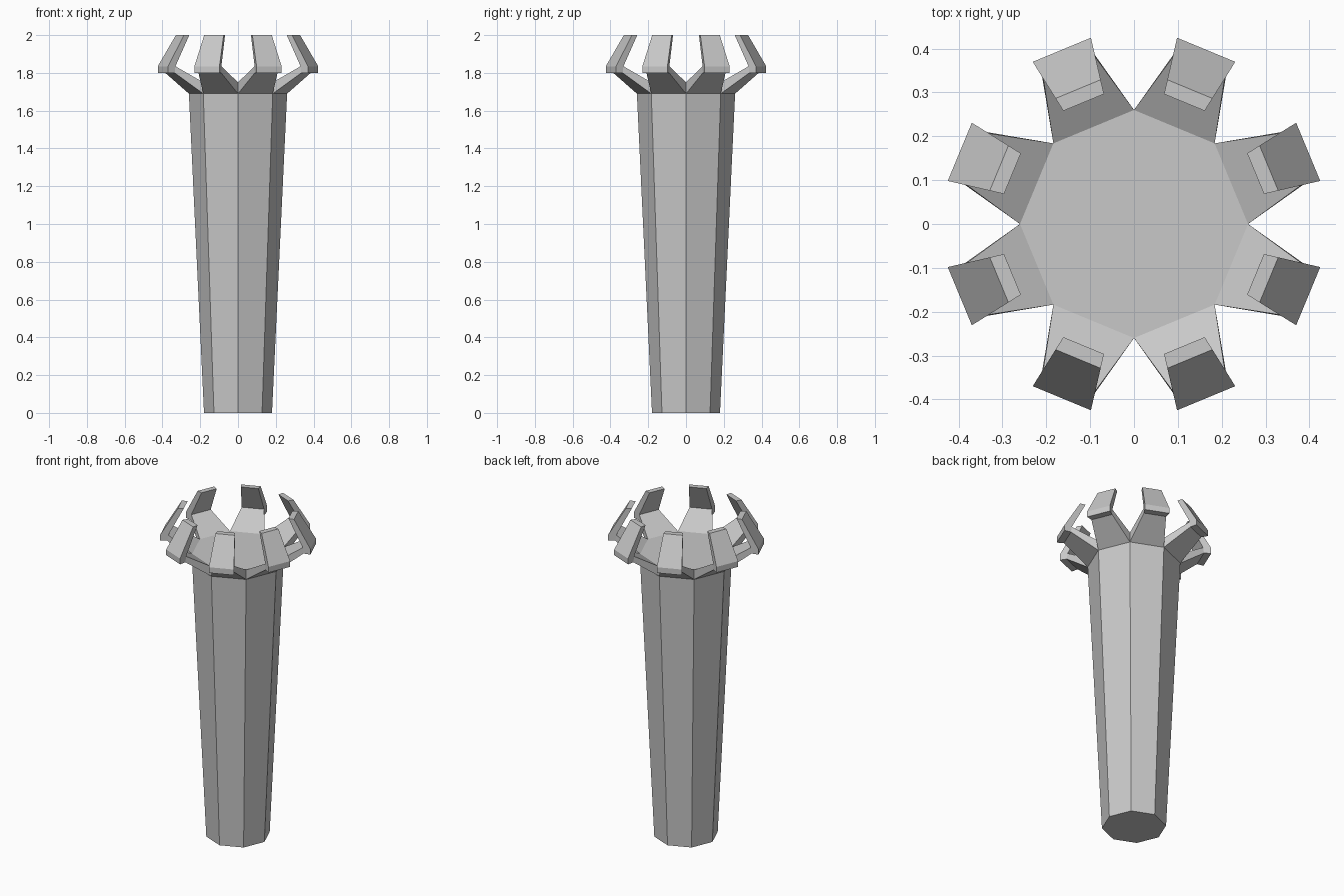
import bpy, bmesh, math
from mathutils import Matrix, Vector

cube = bpy.data.objects.get("Cube")
if cube:
    bpy.data.objects.remove(cube, do_unlink=True)

SIDES = 8
STEP = math.tau / SIDES
RIM_R, BASE_R = 0.26, 0.18
RIM_Z, CAP_Z = 1.69, 1.75
APOTHEM = RIM_R * math.cos(STEP / 2)
RIM_HALF = RIM_R * math.sin(STEP / 2)

grey = bpy.data.materials.new("stone grey")
grey.use_nodes = True
grey.diffuse_color = (0.58, 0.58, 0.58, 1)
grey.node_tree.nodes["Principled BSDF"].inputs["Base Color"].default_value = grey.diffuse_color


def finish(name, bm):
    bmesh.ops.remove_doubles(bm, verts=bm.verts, dist=0.0005)
    bmesh.ops.recalc_face_normals(bm, faces=bm.faces)
    mesh = bpy.data.meshes.new(name)
    bm.to_mesh(mesh)
    bm.free()
    mesh.materials.append(grey)
    obj = bpy.data.objects.new(name, mesh)
    bpy.context.collection.objects.link(obj)
    return obj


def ring(bm, radius, z):
    return [bm.verts.new((radius * math.cos(i * STEP), radius * math.sin(i * STEP), z))
            for i in range(SIDES)]


# Tapered eight-sided shaft
bm = bmesh.new()
low, high = ring(bm, BASE_R, 0), ring(bm, RIM_R, RIM_Z)
bm.faces.new(low)
bm.faces.new(high)
for i in range(SIDES):
    j = (i + 1) % SIDES
    bm.faces.new((low[i], low[j], high[j], high[i]))
finish("shaft", bm)

# Claw outline as (radius, height), running under, up the outside and back inside
OUTLINE = [(APOTHEM, RIM_Z), (0.39, 1.80), (0.43, 1.80), (0.43, 1.835),
           (0.333, 2.0), (0.30, 2.0), (0.385, 1.835), (APOTHEM, CAP_Z)]
SIDE_PANELS = [(0, 1, 6, 7), (1, 2, 3, 6), (6, 3, 4, 5)]


def add_claw(bm, angle):
    turn = Matrix.Rotation(angle, 3, 'Z')

    def edge(sign):
        verts = []
        for r, z in OUTLINE:
            half = RIM_HALF if r == APOTHEM else r * 0.167
            verts.append(bm.verts.new(turn @ Vector((r, sign * half, z))))
        return verts

    a, b = edge(-1), edge(1)
    for k in range(len(OUTLINE) - 1):
        bm.faces.new((a[k], a[k + 1], b[k + 1], b[k]))
    for panel in SIDE_PANELS:
        bm.faces.new([a[k] for k in panel])
        bm.faces.new([b[k] for k in reversed(panel)])


# Crown: flat cap with a bent claw growing from every side
bm = bmesh.new()
bm.faces.new(ring(bm, RIM_R, RIM_Z))
bm.faces.new(ring(bm, RIM_R, CAP_Z))
for i in range(SIDES):
    add_claw(bm, (i + 0.5) * STEP)
finish("claw_crown", bm)
